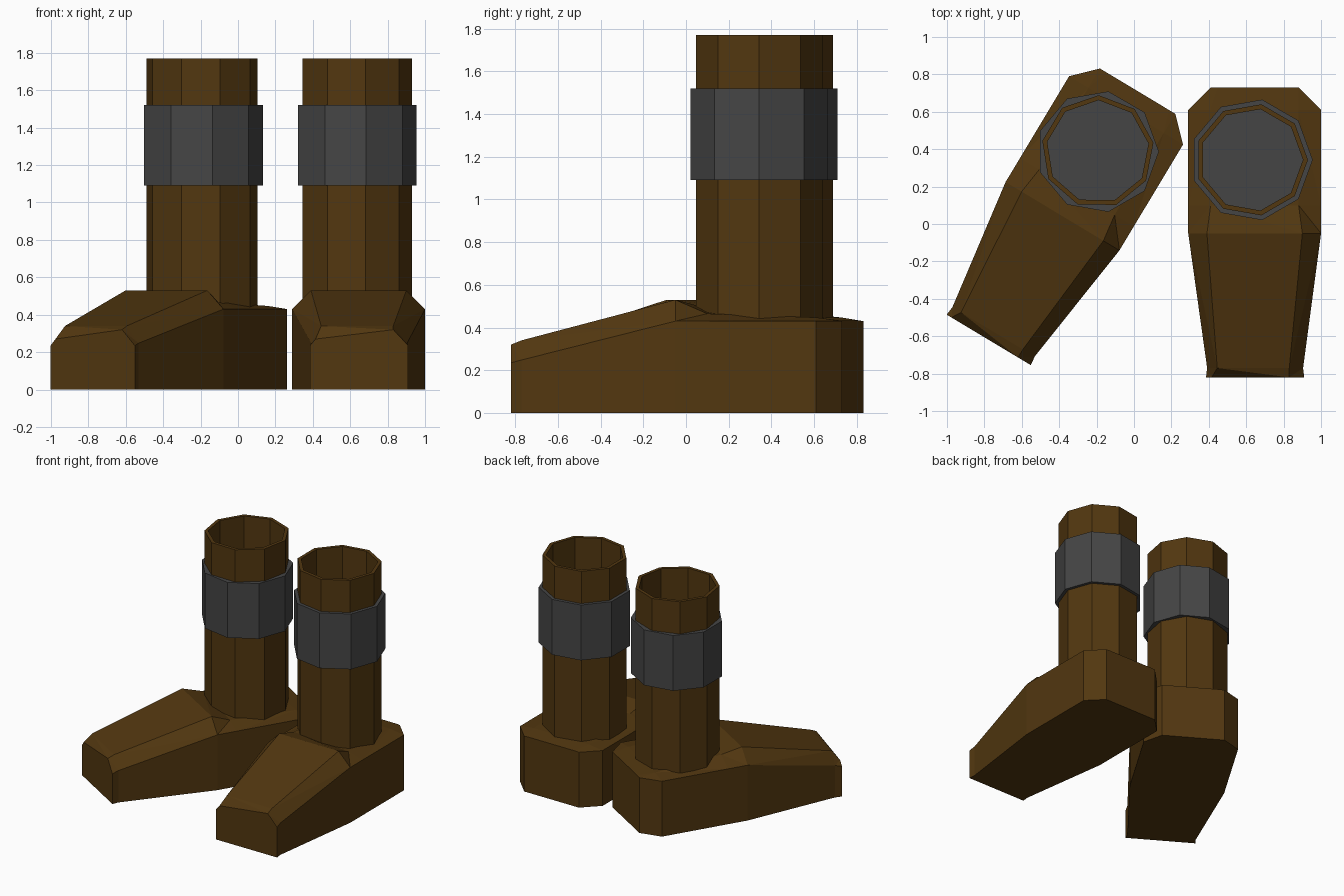
import bpy, bmesh, math
from mathutils import Matrix

if "Cube" in bpy.data.objects:
    bpy.data.objects.remove(bpy.data.objects["Cube"])

def material(name, rgb):
    m = bpy.data.materials.new(name)
    m.diffuse_color = (*rgb, 1)
    m.use_nodes = True
    m.node_tree.nodes["Principled BSDF"].inputs["Base Color"].default_value = m.diffuse_color
    return m

BROWN = material("brown_leather", (0.084, 0.038, 0.005))
GREY = material("dark_grey", (0.06, 0.06, 0.06))
CX, CY = 0.6285, 0.343   # shaft axis in the straight boot
SIDES = 9

def finish(bm, name, mat, loc, angle):
    bmesh.ops.recalc_face_normals(bm, faces=bm.faces)
    me = bpy.data.meshes.new(name)
    bm.to_mesh(me)
    bm.free()
    me.materials.append(mat)
    ob = bpy.data.objects.new(name, me)
    bpy.context.collection.objects.link(ob)
    ob.location = loc
    ob.rotation_euler.z = angle

def loft(bm, rings, closed=False):
    rows = [[bm.verts.new(p) for p in r] for r in rings]
    pairs = list(zip(rows, rows[1:]))
    if closed:
        pairs.append((rows[-1], rows[0]))
    for a, b in pairs:
        n = len(a)
        for i in range(n):
            j = (i + 1) % n
            bm.faces.new((a[i], a[j], b[j], b[i]))
    if not closed:
        bm.faces.new(rows[0])
        bm.faces.new(rows[-1])

def ring(r, z):
    return [(r * math.cos(math.tau * i / SIDES), r * math.sin(math.tau * i / SIDES), z)
            for i in range(SIDES)]

# foot sections, toe to heel: y, left x, right x, side height, top-left (x, z), top-right (x, z)
FOOT = [
    (-0.82, 0.385, 0.910, 0.235, (0.415, 0.27), (0.83, 0.32)),
    (-0.77, 0.391, 0.904, 0.248, (0.445, 0.34), (0.83, 0.34)),
    (-0.05, 0.290, 1.000, 0.430, (0.390, 0.53), (0.90, 0.53)),
    (0.10, 0.290, 1.000, 0.430, (0.410, 0.49), (0.88, 0.465)),
    (0.61, 0.290, 1.000, 0.430, (0.410, 0.447), (0.88, 0.447)),
    (0.73, 0.410, 0.880, 0.430, (0.450, 0.432), (0.84, 0.432)),
]

def boot(side, loc, angle):
    # foot
    bm = bmesh.new()
    loft(bm, [[(x - CX, y - CY, z) for x, z in
               ((xl, 0), (xl, zs), tl, tr, (xr, zs), (xr, 0))]
              for y, xl, xr, zs, tl, tr in FOOT])
    bmesh.ops.triangulate(bm, faces=[f for f in bm.faces if len(f.verts) == 4])
    finish(bm, side + "_foot", BROWN, loc, angle)
    # hollow shaft
    bm = bmesh.new()
    loft(bm, [ring(0.3015, 0.38), ring(0.3015, 1.77), ring(0.275, 1.77), ring(0.275, 0.38)], True)
    finish(bm, side + "_shaft", BROWN, loc, angle)
    # solid band around the shaft, not turned with the foot
    bm = bmesh.new()
    loft(bm, [ring(0.327, 1.09), ring(0.327, 1.52)])
    finish(bm, side + "_band", GREY, loc, 0)

boot("right", (CX, CY, 0), 0)
boot("left", (-0.194, 0.387, 0), math.radians(-31))
